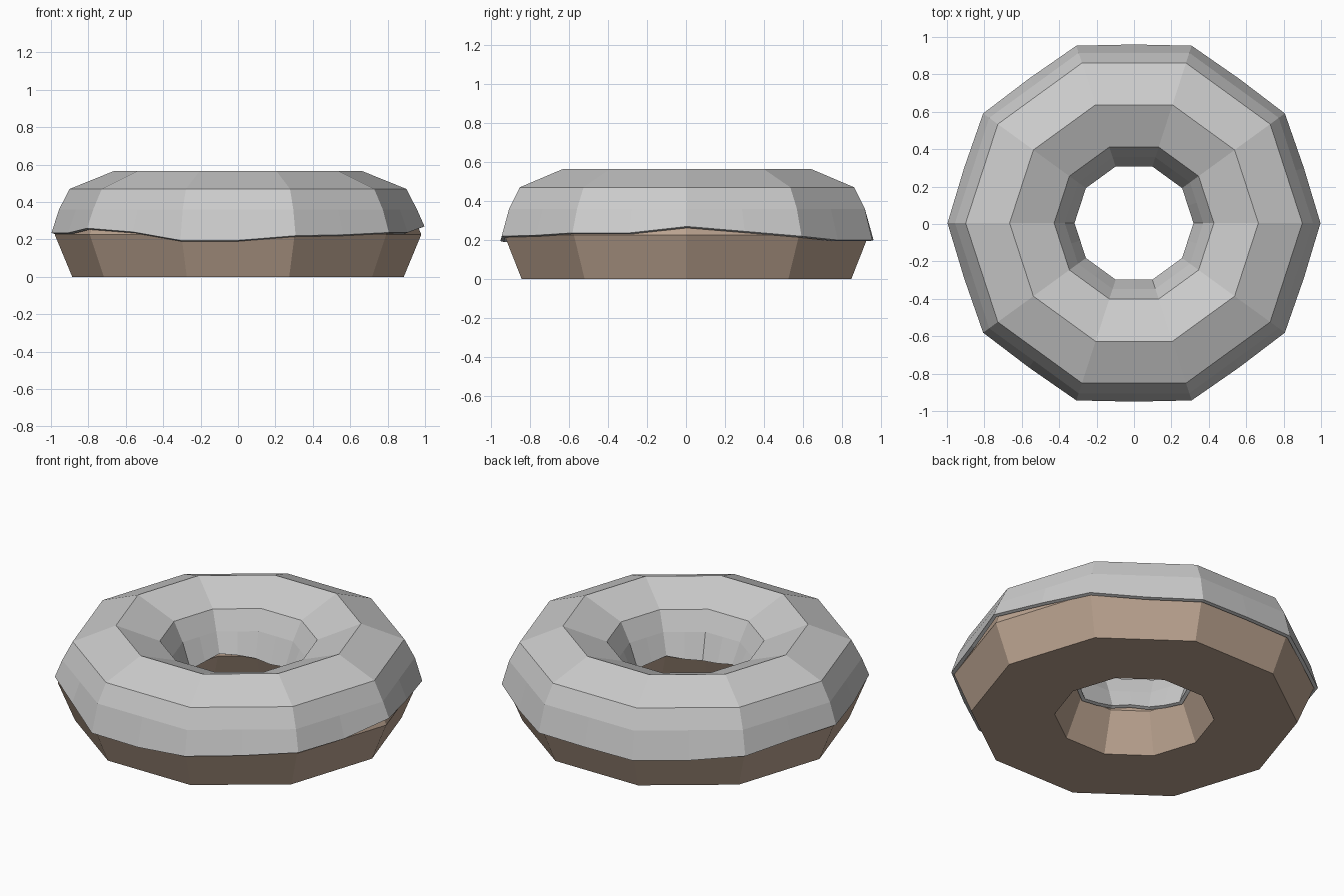
import bpy
from math import cos, sin, pi

if "Cube" in bpy.data.objects:
    bpy.data.objects.remove(bpy.data.objects["Cube"])

OFF_Y = 0.005
FLAT = cos(pi / 10)          # edge midpoints of the ten-sided ring


def make_object(name, verts, faces):
    mesh = bpy.data.meshes.new(name)
    mesh.from_pydata(verts, [], faces)
    mesh.update()
    ob = bpy.data.objects.new(name, mesh)
    bpy.context.collection.objects.link(ob)
    return ob


def sweep(name, rings, closed):
    """Join a list of equally long vertex rings into a skin."""
    n, m = len(rings), len(rings[0])
    verts = [v for ring in rings for v in ring]
    faces = []
    for j in range(n if closed else n - 1):
        k = (j + 1) % n
        for i in range(m):
            l = (i + 1) % m
            faces.append((j * m + i, j * m + l, k * m + l, k * m + i))
    return make_object(name, verts, faces)


# Dough: ten-sided ring with an octagonal section and flattened bottom
R, r, zc = 0.66, 0.32, 0.226
rings = []
for j in range(8):
    b = -pi / 2 + j * pi / 4
    rad, z = R + r * cos(b), max(0.0, zc + r * sin(b))
    rings.append([(rad * cos(i * pi / 5), rad * sin(i * pi / 5) + OFF_Y * 0.5, z)
                  for i in range(10)])
dough = sweep("dough", rings, True)
mat = bpy.data.materials.new("baked_dough")
mat.diffuse_color = (0.50, 0.37, 0.28, 1)
mat.use_nodes = True
mat.node_tree.nodes["Principled BSDF"].inputs["Base Color"].default_value = mat.diffuse_color
dough.data.materials.append(mat)

# Icing: shell over the upper half, with uneven lower rims
outer_z = [0.27, 0.245, 0.22, 0.20, 0.20, 0.20, 0.20, 0.20, 0.22, 0.235,
           0.235, 0.235, 0.26, 0.24, 0.195, 0.195, 0.22, 0.225, 0.237, 0.237]
inner_z = [0.22, 0.24, 0.25, 0.24, 0.22, 0.21, 0.22, 0.24, 0.25, 0.23,
           0.21, 0.22, 0.24, 0.25, 0.24, 0.22, 0.21, 0.22, 0.24, 0.23]
profile = [(1.0, None), (0.957, 0.36), (0.90, 0.47), (0.665, 0.565),
           (0.427, 0.47), (0.37, 0.36), (0.318, None)]
rings = []
for j, (rad, z) in enumerate(profile):
    ring = []
    for i in range(20):
        a = i * pi / 10
        k = FLAT if i % 2 else 1.0
        zz = z
        if j == 0:
            zz = outer_z[i]
            k *= 1.004 if i % 2 else 0.997
        elif z is None:
            zz = inner_z[i]
        ring.append((rad * k * cos(a), rad * k * sin(a) + OFF_Y, zz))
    rings.append(ring)
icing = sweep("icing", rings, False)
shell = icing.modifiers.new("thickness", 'SOLIDIFY')
shell.thickness = 0.02
shell.offset = -1
